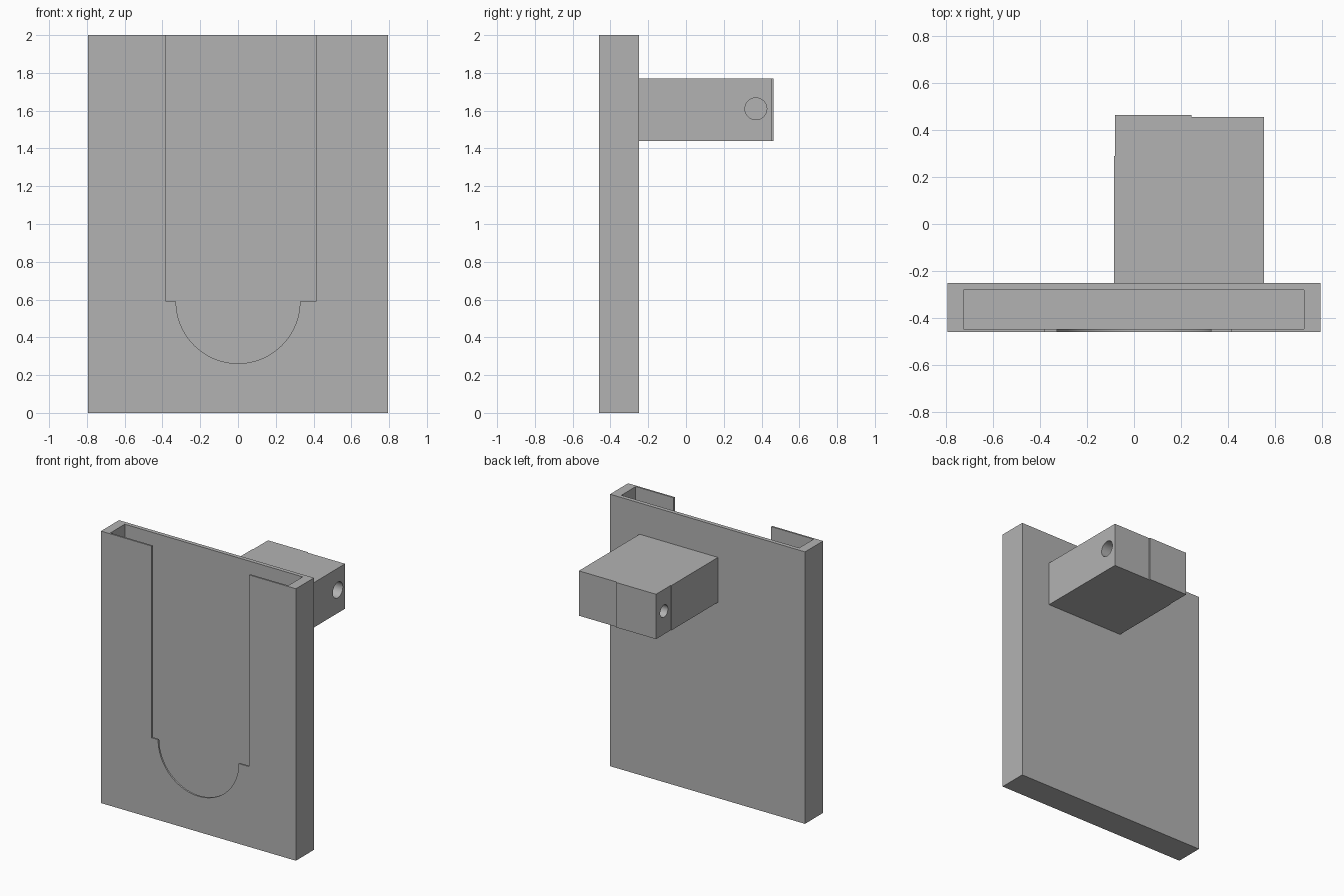
import bpy, bmesh, math
from mathutils import Matrix, Vector

cube = bpy.data.objects.get("Cube")
if cube:
    bpy.data.objects.remove(cube, do_unlink=True)

grey = bpy.data.materials.new("plain grey")
grey.use_nodes = True
colour = (0.45, 0.45, 0.45, 1)
grey.diffuse_color = colour
grey.node_tree.nodes["Principled BSDF"].inputs["Base Color"].default_value = colour


def finish(name, bm):
    bmesh.ops.recalc_face_normals(bm, faces=bm.faces)
    mesh = bpy.data.meshes.new(name)
    bm.to_mesh(mesh)
    bm.free()
    mesh.materials.append(grey)
    obj = bpy.data.objects.new(name, mesh)
    bpy.context.collection.objects.link(obj)
    return obj


def prism(name, points, depth):
    """Extrude a closed outline of 3D points along the depth vector."""
    bm = bmesh.new()
    face = bm.faces.new([bm.verts.new(p) for p in points])
    new = bmesh.ops.extrude_face_region(bm, geom=[face])["geom"]
    verts = [v for v in new if isinstance(v, bmesh.types.BMVert)]
    bmesh.ops.translate(bm, verts=verts, vec=Vector(depth))
    return finish(name, bm)


def box(name, x0, x1, y0, y1, z0, z1):
    outline = [(x0, y0, z0), (x1, y0, z0), (x1, y1, z0), (x0, y1, z0)]
    return prism(name, outline, (0, 0, z1 - z0))


def cut(obj, cutter):
    mod = obj.modifiers.new("cut", "BOOLEAN")
    mod.operation = "DIFFERENCE"
    mod.solver = "EXACT"
    mod.object = cutter
    bpy.context.view_layer.objects.active = obj
    bpy.ops.object.modifier_apply(modifier=mod.name)
    bpy.data.objects.remove(cutter, do_unlink=True)


def smooth(obj):
    bpy.ops.object.select_all(action="DESELECT")
    obj.select_set(True)
    bpy.context.view_layer.objects.active = obj
    bpy.ops.object.shade_smooth_by_angle(angle=math.radians(30))


# Flat holder, hollowed from the top
holder = box("holder", -0.793, 0.793, -0.46, -0.25, 0, 2)
cut(holder, box("pocket_cutter", -0.725, 0.722, -0.447, -0.28, 0.07, 2.1))

# Front opening: straight sides, small shoulders and a round bottom
shoulder, radius, steps = 0.59, 0.328, 48
arc = [(radius * math.cos(a), -0.5, shoulder + radius * math.sin(a))
       for a in (math.pi * (1 + i / steps) for i in range(steps + 1))]
outline = arc + [(0.413, -0.5, shoulder), (0.413, -0.5, 2.1),
                 (-0.38, -0.5, 2.1), (-0.38, -0.5, shoulder)]
cut(holder, prism("opening_cutter", outline, (0, 0.1, 0)))
smooth(holder)

# Mounting block on the back, with a shallow step in its rear face
plan = [(-0.085, -0.25), (0.553, -0.25), (0.553, 0.455), (0.245, 0.455),
        (0.245, 0.463), (-0.08, 0.463), (-0.08, 0.29), (-0.085, 0.29)]
block = prism("mounting_block", [(x, y, 1.44) for x, y in plan], (0, 0, 0.33))

# Blind pin hole in each side of the block
for x, r in ((0.553, 0.058), (-0.08, 0.045)):
    bm = bmesh.new()
    place = Matrix.Translation((x, 0.37, 1.61)) @ Matrix.Rotation(math.pi / 2, 4, "Y")
    bmesh.ops.create_cone(bm, cap_ends=True, segments=32, radius1=r, radius2=r,
                          depth=0.24, matrix=place)
    cut(block, finish("pin_cutter", bm))
smooth(block)
